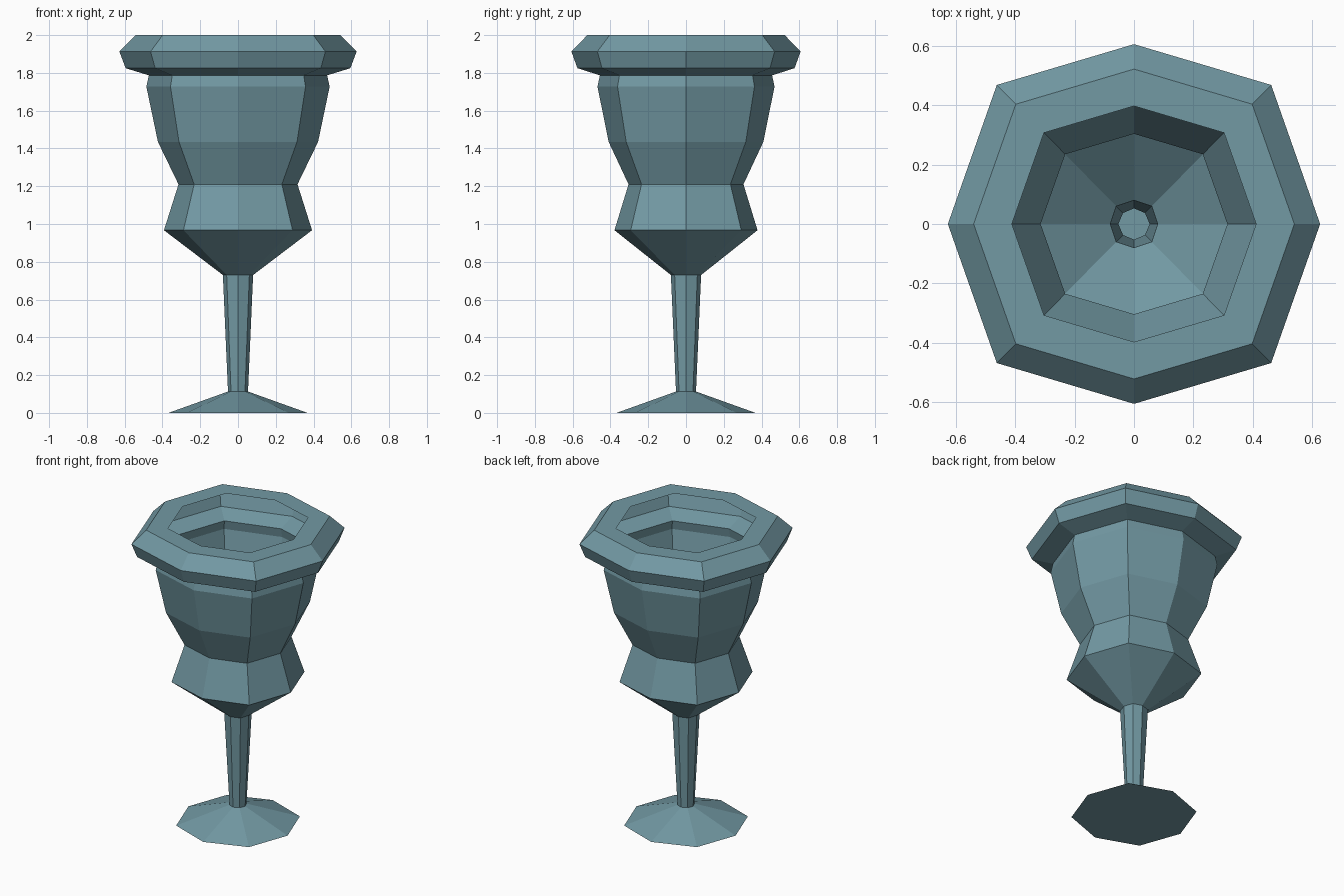
import bpy, bmesh

if "Cube" in bpy.data.objects:
    bpy.data.objects.remove(bpy.data.objects["Cube"])

mat = bpy.data.materials.new("dusty teal")
mat.diffuse_color = (0.17, 0.32, 0.37, 1)
mat.use_nodes = True
mat.node_tree.nodes["Principled BSDF"].inputs["Base Color"].default_value = mat.diffuse_color


def ring(bm, x, y, dx, dy, z):
    """Eight-sided ring: axis points at x / y, corner points at (dx, dy)."""
    pts = [(x, 0), (dx, dy), (0, y), (-dx, dy), (-x, 0), (-dx, -dy), (0, -y), (dx, -dy)]
    return [bm.verts.new((px, py, z)) for px, py in pts]


def shell(name, profile, cap=False):
    """Thin open shell through rings given as (x, y, dx, dy, z), bottom to top."""
    bm = bmesh.new()
    rings = [ring(bm, *p) for p in profile]
    for a, b in zip(rings, rings[1:]):
        for i in range(8):
            j = (i + 1) % 8
            bm.faces.new((a[i], a[j], b[j], b[i]))
    if cap:
        bm.faces.new(rings[0][::-1])
    me = bpy.data.meshes.new(name)
    bm.to_mesh(me)
    bm.free()
    me.materials.append(mat)
    ob = bpy.data.objects.new(name, me)
    bpy.context.collection.objects.link(ob)


def r(x, z):
    """Slightly squarish octagon used by the cup."""
    return (x, x * 0.966, x * 0.737, x * 0.747, z)


stem_top = (0.08, 0.08, 0.06, 0.06, 0.73)
stem_low = (0.053, 0.053, 0.037, 0.037, 0.113)

# Foot with closed underside
shell("foot", [(0.368, 0.368, 0.27, 0.27, 0.0), stem_low], cap=True)
# Hollow stem
shell("stem", [stem_low, stem_top])
# Cup: lower cone, knop, waist, flared body
shell("cup", [stem_top, r(0.392, 0.967), r(0.315, 1.21), r(0.424, 1.435),
              r(0.485, 1.727), r(0.472, 1.787)])
# Rim: underside ledge, bevelled band, flat top lip
shell("rim", [r(0.472, 1.787), r(0.595, 1.825), r(0.628, 1.913),
              r(0.541, 2.0), r(0.412, 2.0)])
